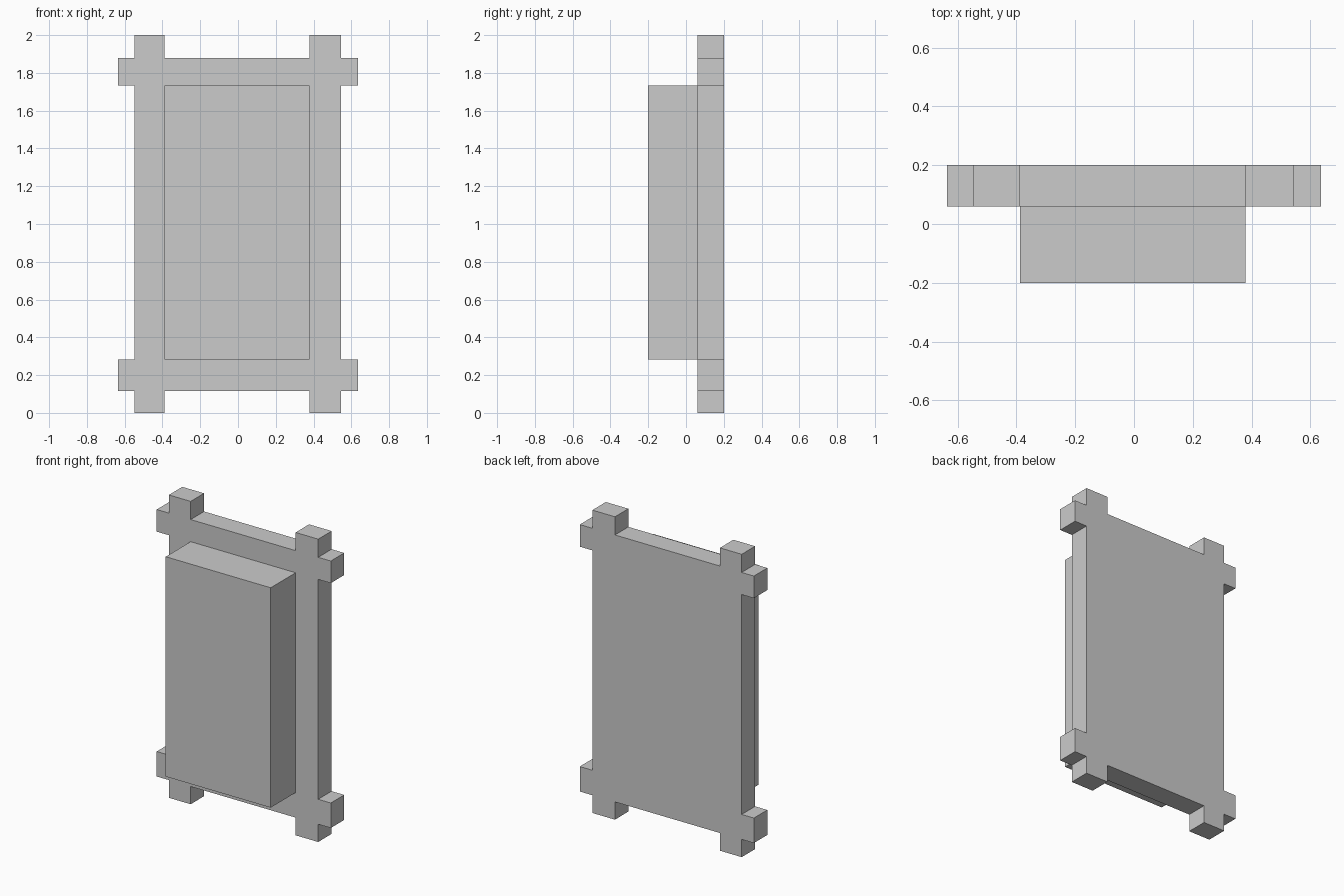
import bpy
import bmesh
from mathutils import Vector

if "Cube" in bpy.data.objects:
    bpy.data.objects.remove(bpy.data.objects["Cube"])

# Grid lines of the frame: rail ends, stile edges, panel edges
XS = [-0.636, -0.547, -0.388, 0.379, 0.544, 0.636]
ZS = [0.0, 0.117, 0.282, 1.734, 1.88, 2.0]
FRONT, PLATE, BACK = -0.2, 0.06, 0.2


def filled(i, j):
    """Drop the corner and edge cells that lie outside the stiles and rails."""
    if i in (0, 4):
        return j in (1, 3)
    if j in (0, 4):
        return i in (1, 3)
    return True


def extrude(bm, faces, y):
    """Extrude faces along y to the given depth; return the moved faces."""
    geom = bmesh.ops.extrude_face_region(bm, geom=faces)["geom"]
    for v in geom:
        if isinstance(v, bmesh.types.BMVert):
            v.co.y = y
    return [f for f in geom if isinstance(f, bmesh.types.BMFace)]


bm = bmesh.new()
grid = {(i, j): bm.verts.new((x, BACK, z))
        for i, x in enumerate(XS) for j, z in enumerate(ZS)}
cells = [bm.faces.new([grid[i, j], grid[i + 1, j], grid[i + 1, j + 1], grid[i, j + 1]])
         for i in range(5) for j in range(5) if filled(i, j)]
bmesh.ops.delete(bm, geom=[v for v in bm.verts if not v.link_faces], context='VERTS')

# Backing frame with crossed, overhanging ends (back faces are kept)
back = bmesh.ops.duplicate(bm, geom=cells)["geom"]
front = extrude(bm, [f for f in back if isinstance(f, bmesh.types.BMFace)], PLATE)

# Raised centre panel
centre = Vector(((XS[2] + XS[3]) / 2, PLATE, (ZS[2] + ZS[3]) / 2))
panel = min(front, key=lambda f: (f.calc_center_median() - centre).length)
extrude(bm, [panel], FRONT)

# Close the back and make the normals consistent
bmesh.ops.remove_doubles(bm, verts=bm.verts, dist=0.0001)
bmesh.ops.recalc_face_normals(bm, faces=bm.faces)

mesh = bpy.data.meshes.new("framed_panel")
bm.to_mesh(mesh)
bm.free()
obj = bpy.data.objects.new("framed_panel", mesh)
bpy.context.collection.objects.link(obj)
